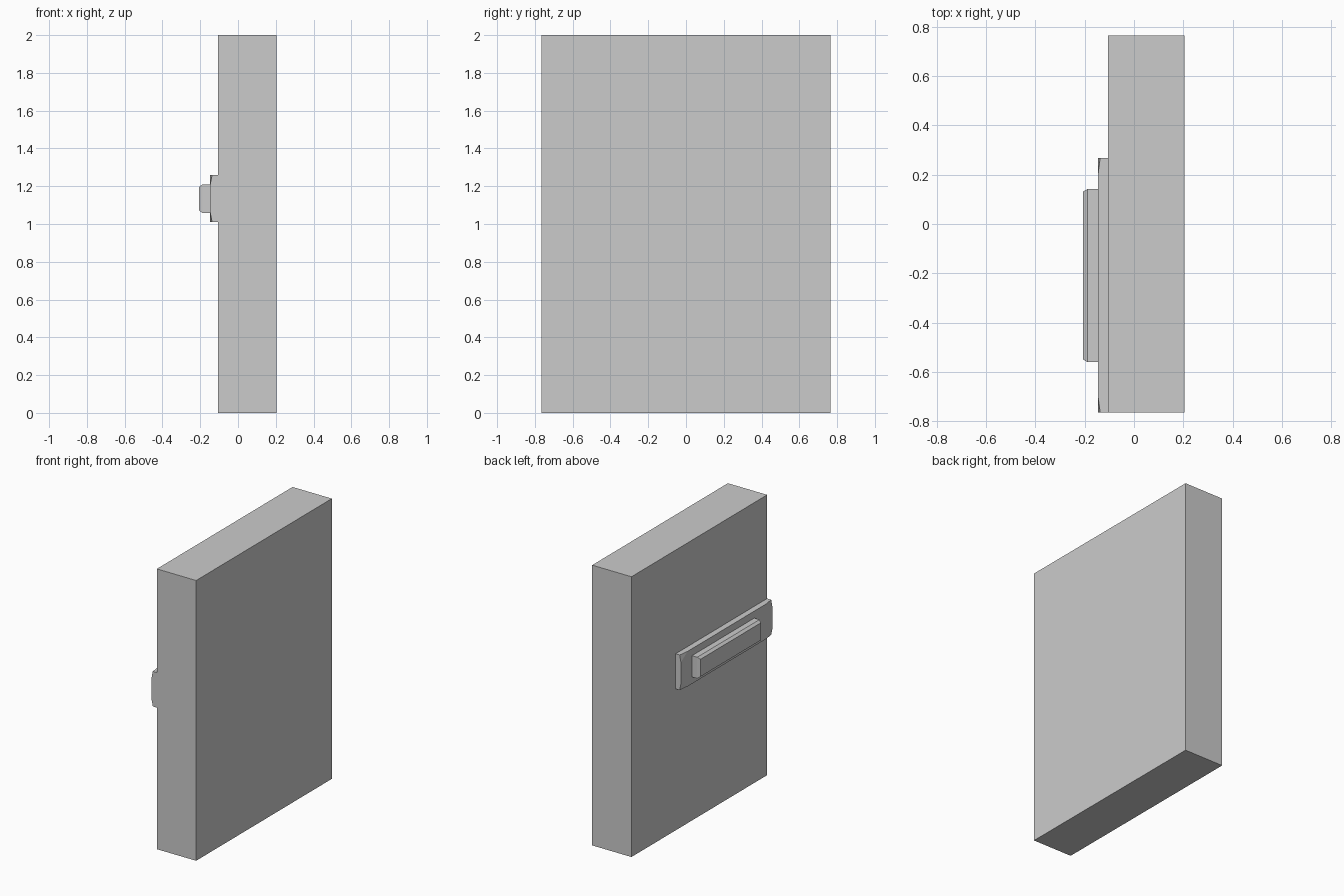
import bpy, bmesh

if "Cube" in bpy.data.objects:
    bpy.data.objects.remove(bpy.data.objects["Cube"])


def hull(name, points):
    # Convex solid around a few sections, coplanar triangles merged
    bm = bmesh.new()
    for p in points:
        bm.verts.new(p)
    bmesh.ops.convex_hull(bm, input=bm.verts[:])
    bmesh.ops.dissolve_limit(bm, angle_limit=0.005, verts=bm.verts[:], edges=bm.edges[:])
    bmesh.ops.recalc_face_normals(bm, faces=bm.faces[:])
    me = bpy.data.meshes.new(name)
    bm.to_mesh(me)
    bm.free()
    ob = bpy.data.objects.new(name, me)
    bpy.context.collection.objects.link(ob)
    return ob


def section(x, y0, y1, z0, z1, cy=0.0, cz=0.0):
    # Rectangle at depth x, optionally with cut corners
    pts = []
    for y, sy in ((y0, 1), (y1, -1)):
        for z, sz in ((z0, 1), (z1, -1)):
            if cy:
                pts += [(x, y + sy * cy, z), (x, y, z + sz * cz)]
            else:
                pts.append((x, y, z))
    return pts


# Door slab
hull("door_panel", section(-0.105, -0.765, 0.765, 0, 2) + section(0.205, -0.765, 0.765, 0, 2))

# Mounting plate with shallow chamfered corners
plate = (-0.765, 0.267, 1.01, 1.26)
hull("handle_plate", section(-0.105, *plate) + section(-0.137, *plate)
     + section(-0.147, *plate, cy=0.075, cz=0.05))

# Raised push bar with chamfered outer face
bar = (-0.56, 0.142, 1.058, 1.21)
hull("push_bar", section(-0.14, *bar) + section(-0.188, *bar)
     + section(-0.206, -0.55, 0.132, 1.072, 1.196))
